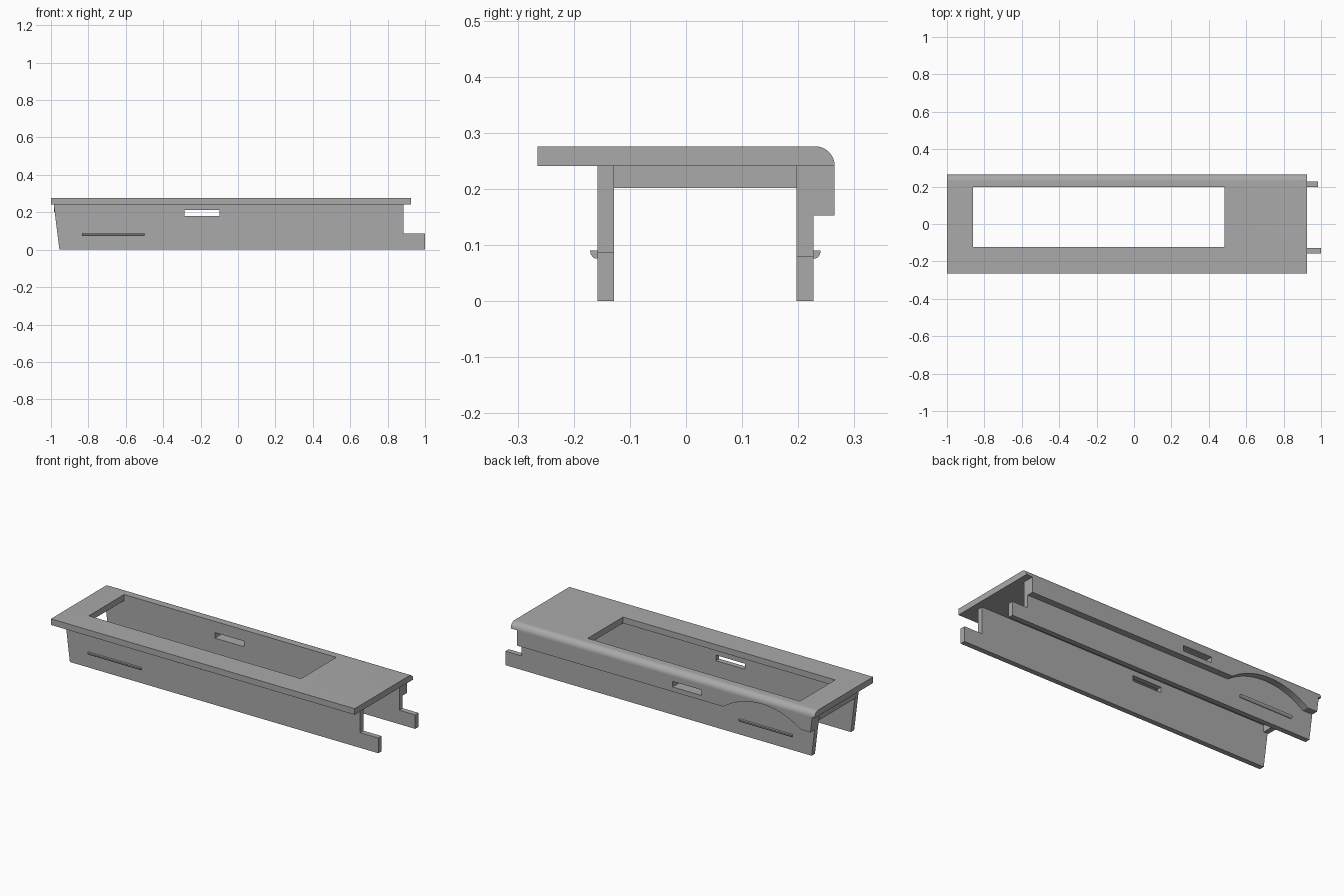
import bpy, bmesh, math
from mathutils import Vector

cube = bpy.data.objects.get("Cube")
if cube:
    bpy.data.objects.remove(cube, do_unlink=True)

grey = bpy.data.materials.new("plain_grey")
grey.use_nodes = True
grey.diffuse_color = (0.4, 0.4, 0.4, 1)
grey.node_tree.nodes["Principled BSDF"].inputs["Base Color"].default_value = (0.4, 0.4, 0.4, 1)


def prism(name, outline, axis, lo, hi):
    """Extrude a 2D outline along x (outline is y,z) or y (outline is x,z)."""
    def point(a, b, t):
        return Vector((t, a, b)) if axis == "x" else Vector((a, t, b))
    bm = bmesh.new()
    face = bm.faces.new([bm.verts.new(point(a, b, lo)) for a, b in outline])
    ext = bmesh.ops.extrude_face_region(bm, geom=[face])
    verts = [v for v in ext["geom"] if isinstance(v, bmesh.types.BMVert)]
    bmesh.ops.translate(bm, verts=verts, vec=point(0, 0, hi - lo))
    bmesh.ops.recalc_face_normals(bm, faces=bm.faces)
    mesh = bpy.data.meshes.new(name)
    bm.to_mesh(mesh)
    bm.free()
    mesh.materials.append(grey)
    obj = bpy.data.objects.new(name, mesh)
    bpy.context.collection.objects.link(obj)
    return obj


def box(name, x0, x1, y0, y1, z0, z1):
    return prism(name, [(x0, z0), (x1, z0), (x1, z1), (x0, z1)], "y", y0, y1)


def activate(obj):
    bpy.ops.object.select_all(action="DESELECT")
    obj.select_set(True)
    bpy.context.view_layer.objects.active = obj


def cut(obj, *bounds):
    """Cut a box-shaped hole through an object."""
    cutter = box("cutter", *bounds)
    cutter.hide_render = True
    mod = obj.modifiers.new("hole", "BOOLEAN")
    mod.operation = "DIFFERENCE"
    mod.solver = "EXACT"
    mod.object = cutter
    activate(obj)
    bpy.ops.object.modifier_apply(modifier=mod.name)
    bpy.data.objects.remove(cutter, do_unlink=True)


def arc(cx, cz, r, start, end, steps):
    angles = [math.radians(start + (end - start) * i / steps) for i in range(steps + 1)]
    return [(cx + r * math.cos(a), cz + r * math.sin(a)) for a in angles]


UNDER, TOP, EDGE = 0.241, 0.276, 0.265
FRONT = (-0.158, -0.128)
BACK = (0.197, 0.227)
WALL_END = 0.885

# Top plate with a rounded back edge and a large opening
r = TOP - UNDER
plate = prism("top_plate", [(-EDGE, UNDER)] + arc(EDGE - r, UNDER, r, 0, 90, 12)
              + [(-EDGE, TOP)], "x", -1, 0.925)
cut(plate, -0.86, 0.485, -0.122, BACK[0], 0.2, 0.32)
activate(plate)
bpy.ops.object.shade_smooth_by_angle(angle=math.radians(25))


# Side walls with a slanted end and a tab at the other end
def side_wall(name, span, tab_end, tab_top):
    return prism(name, [(-0.955, 0), (tab_end, 0), (tab_end, tab_top), (WALL_END, tab_top),
                        (WALL_END, UNDER), (-0.985, UNDER)], "y", *span)


front_wall = side_wall("front_wall", FRONT, 1.0, 0.087)
back_wall = side_wall("back_wall", BACK, 0.985, 0.08)

# Back skirt with an arched relief above the clip ridge
low, mid, half, rise = 0.153, -0.667, 0.245, 0.08
radius = (half ** 2 + rise ** 2) / (2 * rise)
tilt = math.degrees(math.asin(half / radius))
relief = arc(mid, low + rise - radius, radius, 90 + tilt, 90 - tilt, 24)
skirt = prism("back_skirt", [(-0.974, low)] + relief
              + [(WALL_END, low), (WALL_END, UNDER), (-0.985, UNDER)], "y", BACK[1], EDGE)

# Window slots through the walls and the skirt
for part in (front_wall, back_wall, skirt):
    cut(part, -0.285, -0.1, -0.4, 0.4, 0.18, 0.212)

# Cross rib joining the walls below the plate
box("end_rib", -0.985, -0.955, FRONT[1], BACK[0], 0.202, UNDER)

# Clip ridges on the outer faces of both walls
for name, face, out in (("front_clip_ridge", FRONT[0], -1), ("back_clip_ridge", BACK[1], 1)):
    outline = [(0, 0.09), (0.013, 0.09), (0.012, 0.084), (0.008, 0.078), (0.004, 0.076), (0, 0.076)]
    prism(name, [(face + out * d, z) for d, z in outline], "x", -0.835, -0.5)
